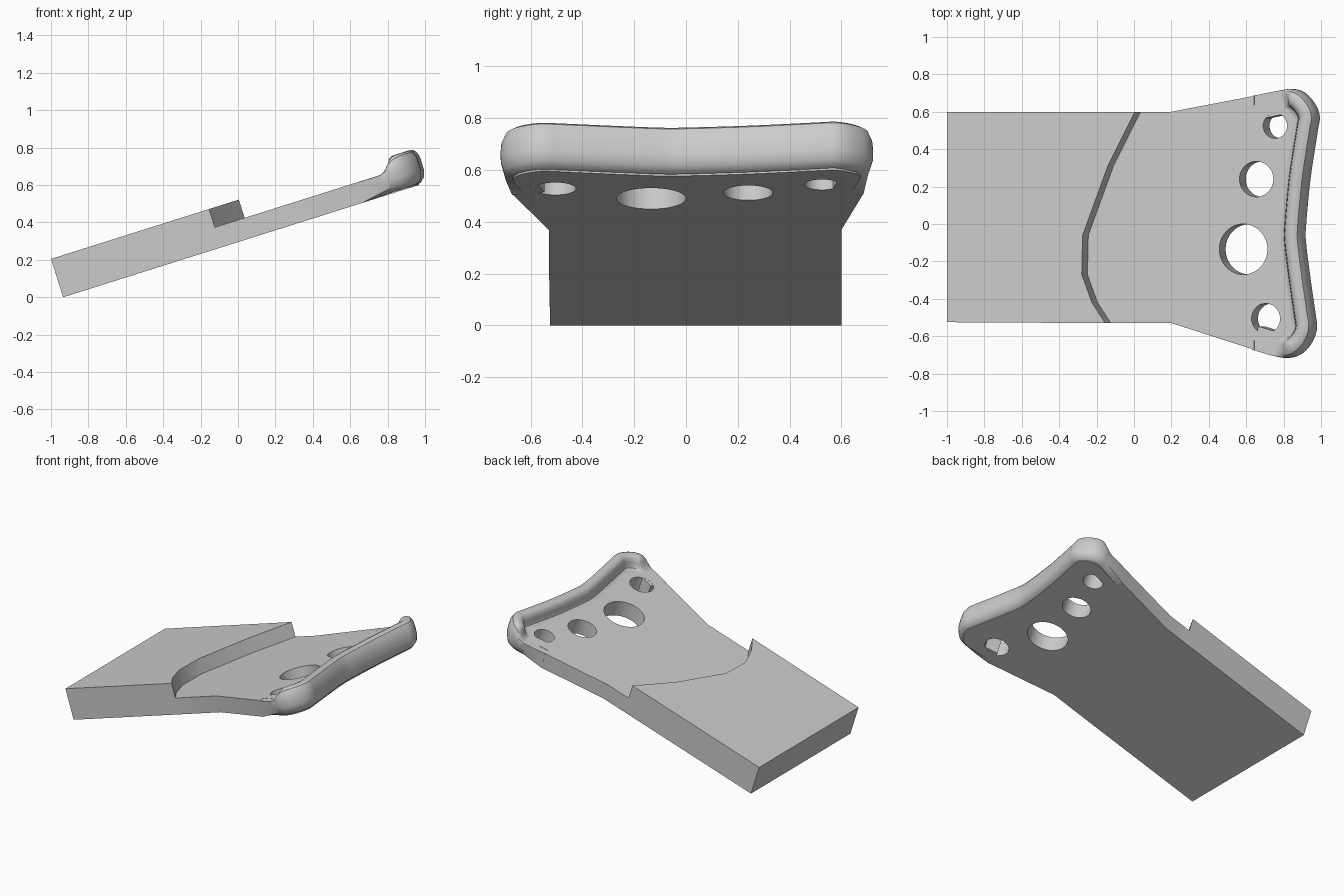
import bpy, bmesh, math
from mathutils import Matrix, Vector

cube = bpy.data.objects.get("Cube")
if cube:
    bpy.data.objects.remove(cube)

THIN, THICK = 0.113, 0.215
# Everything is drawn flat (u along, v across, w up), then tilted into place
TILT = Matrix.Translation((-0.935, 0, 0)) @ Matrix.Rotation(math.radians(-17.5), 4, 'Y')

grey = bpy.data.materials.new("plain_grey")
grey.use_nodes = True
COLOUR = (0.6, 0.6, 0.6, 1)
grey.diffuse_color = COLOUR
grey.node_tree.nodes["Principled BSDF"].inputs["Base Color"].default_value = COLOUR


def finish(name, bm):
    """Tilt, shade and link a finished bmesh."""
    bmesh.ops.remove_doubles(bm, verts=bm.verts, dist=0.0005)
    bmesh.ops.recalc_face_normals(bm, faces=bm.faces)
    bm.transform(TILT)
    mesh = bpy.data.meshes.new(name)
    bm.to_mesh(mesh)
    bm.free()
    mesh.materials.append(grey)
    ob = bpy.data.objects.new(name, mesh)
    bpy.context.collection.objects.link(ob)
    bpy.ops.object.select_all(action='DESELECT')
    ob.select_set(True)
    bpy.context.view_layer.objects.active = ob
    bpy.ops.object.shade_smooth_by_angle(angle=math.radians(35))
    return ob


def extruded(name, loops, height):
    """Extrude an outline, with any further loops as holes."""
    curve = bpy.data.curves.new(name + "_outline", 'CURVE')
    curve.dimensions, curve.fill_mode = '2D', 'BOTH'
    curve.extrude = height / 2
    for loop in loops:
        spline = curve.splines.new('POLY')
        spline.points.add(len(loop) - 1)
        for p, (u, v) in zip(spline.points, loop):
            p.co = (u, v, 0, 1)
        spline.use_cyclic_u = True
    ob = bpy.data.objects.new(name + "_outline", curve)
    bpy.context.collection.objects.link(ob)
    bpy.context.view_layer.update()
    mesh = bpy.data.meshes.new_from_object(ob.evaluated_get(bpy.context.evaluated_depsgraph_get()))
    bm = bmesh.new()
    bm.from_mesh(mesh)
    bm.transform(Matrix.Translation((0, 0, height / 2)))
    bpy.data.objects.remove(ob)
    bpy.data.curves.remove(curve)
    bpy.data.meshes.remove(mesh)
    return finish(name, bm)


def circle(u, v, r, n=48):
    return [(u + r * math.cos(math.tau * i / n), v + r * math.sin(math.tau * i / n)) for i in range(n)]


def smooth_path(pts, steps=5):
    """Catmull-Rom curve through the points."""
    pts = [Vector(p) for p in pts]
    pts = [2 * pts[0] - pts[1]] + pts + [2 * pts[-1] - pts[-2]]
    out = []
    for a, b, c, d in zip(pts, pts[1:], pts[2:], pts[3:]):
        for i in range(steps):
            t = i / steps
            out.append(0.5 * (2 * b + (c - a) * t + (2 * a - 5 * b + 4 * c - d) * t * t
                              + (3 * b - a - 3 * c + d) * t ** 3))
    return out + [pts[-2]]


# Thick block, ending in the curved step
step = [(0.886, -0.53), (0.812, -0.42), (0.755, -0.27), (0.76, -0.06), (0.901, 0.31), (1.053, 0.6)]
extruded("thick_block", [[(0, -0.525)] + step + [(0, 0.6)]], THICK)

# Lip centreline: u, v, and how far the lip has risen
lip_path = smooth_path([
    (1.69, -0.624, 0), (1.82, -0.66, 0), (1.89, -0.665, 0.85), (1.945, -0.63, 1),
    (1.98, -0.56, 1), (1.972, -0.48, 1), (1.945, -0.3, 1), (1.919, -0.1, 1), (1.92, 0, 1),
    (1.945, 0.25, 1), (1.985, 0.5, 1), (1.995, 0.58, 1), (1.955, 0.645, 1),
    (1.91, 0.672, 0.85), (1.85, 0.667, 0), (1.69, 0.636, 0)])

# Thin flared plate with four round holes
outline = ([(1.225, -0.53), (1.69, -0.672)] + [(p.x, p.y) for p in lip_path]
           + [(1.69, 0.685), (1.225, 0.6)] + step[::-1])
holes = [circle(1.807, 0.525, 0.067), circle(1.702, 0.24, 0.095),
         circle(1.629, -0.135, 0.135), circle(1.755, -0.505, 0.08)]
extruded("thin_plate", [outline] + holes, THIN)

# Rounded lip swept round the flared end: outward offset, height
profile = [(-0.08, 0.001), (-0.03, 0.001), (0.012, 0.01), (0.036, 0.032), (0.048, 0.07),
           (0.049, 0.113), (0.047, 0.15), (0.035, 0.18), (0.018, 0.19), (0, 0.193),
           (-0.018, 0.19), (-0.033, 0.18), (-0.045, 0.155), (-0.05, 0.132), (-0.058, 0.119), (-0.08, 0.112)]
bm = bmesh.new()
rings = []
for i, p in enumerate(lip_path):
    along = lip_path[min(i + 1, len(lip_path) - 1)] - lip_path[max(i - 1, 0)]
    out = Vector((along.y, -along.x)).normalized()
    rise = min(max(p.z, 0), 1)
    rounding = min(max((p.x - 1.69) / 0.17, 0), 1)
    ring = []
    for d, w in profile:
        square_d = 0.05 if d > 0.03 else d
        square_w = 0 if w < 0.04 else w
        d = square_d + (d - square_d) * rounding
        w = square_w + (w - square_w) * rounding
        if w > 0.112:
            w = 0.112 + (w - 0.112) * rise
        ring.append(bm.verts.new((p.x + out.x * d, p.y + out.y * d, w)))
    rings.append(ring)
for a, b in zip(rings, rings[1:]):
    for j in range(len(profile)):
        k = (j + 1) % len(profile)
        bm.faces.new((a[j], a[k], b[k], b[j]))
bm.faces.new(rings[0])
bm.faces.new(rings[-1][::-1])
finish("rounded_lip", bm)
